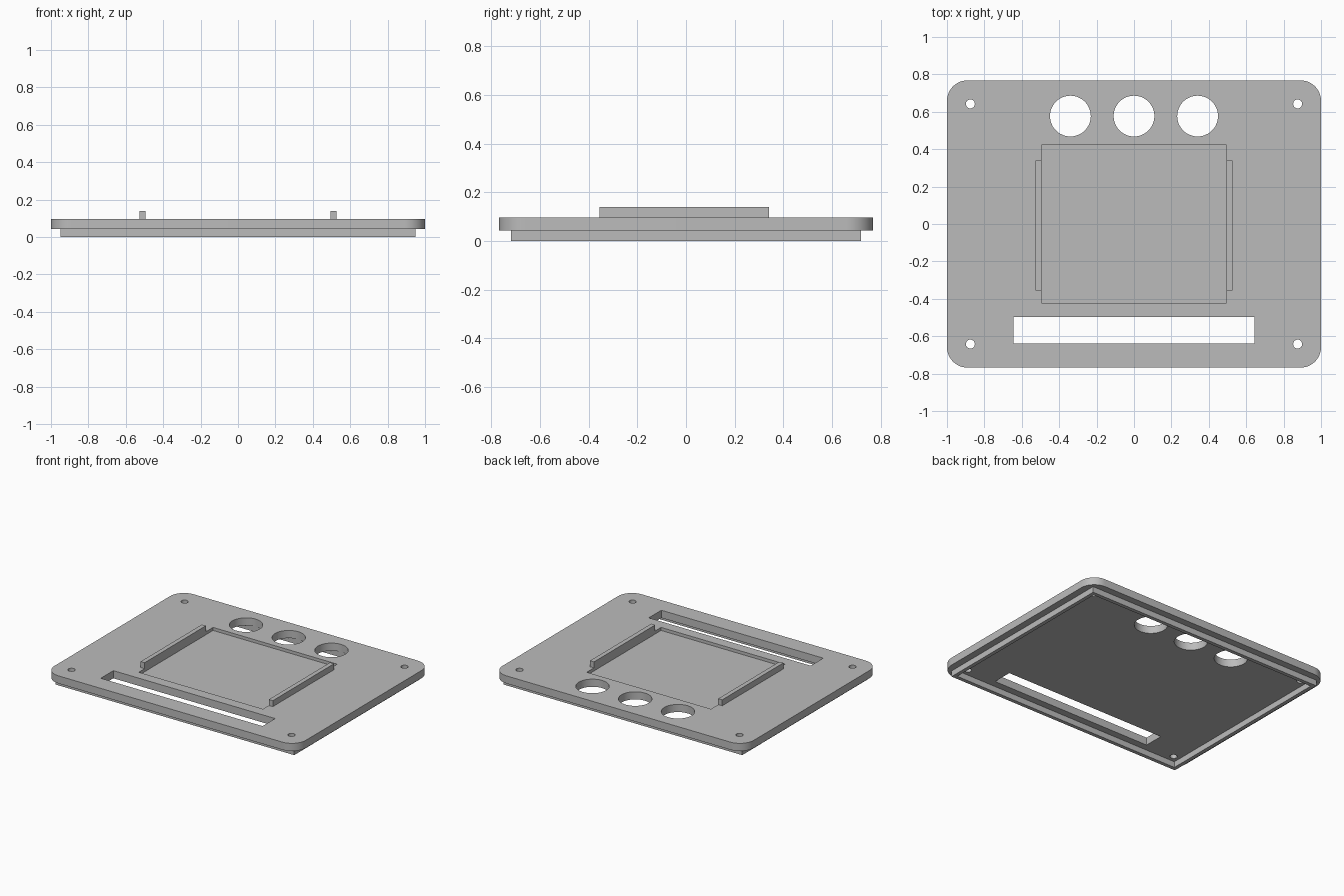
import bpy, bmesh, math

if "Cube" in bpy.data.objects:
    bpy.data.objects.remove(bpy.data.objects["Cube"], do_unlink=True)

grey = bpy.data.materials.new("plain grey")
grey.use_nodes = True
COLOUR = (0.5, 0.5, 0.5, 1)
grey.diffuse_color = COLOUR
grey.node_tree.nodes["Principled BSDF"].inputs["Base Color"].default_value = COLOUR

TOP, UNDER = 0.097, 0.042      # plate top and underside


def prism(name, outline, z0, z1):
    """Extrude a counter-clockwise outline from z0 to z1."""
    bm = bmesh.new()
    face = bm.faces.new([bm.verts.new((x, y, z0)) for x, y in outline])
    new = bmesh.ops.extrude_face_region(bm, geom=[face])["geom"]
    bmesh.ops.translate(bm, vec=(0, 0, z1 - z0),
                        verts=[v for v in new if isinstance(v, bmesh.types.BMVert)])
    bmesh.ops.recalc_face_normals(bm, faces=bm.faces)
    mesh = bpy.data.meshes.new(name)
    bm.to_mesh(mesh)
    bm.free()
    mesh.materials.append(grey)
    obj = bpy.data.objects.new(name, mesh)
    bpy.context.collection.objects.link(obj)
    return obj


def rect(x0, x1, y0, y1):
    return [(x0, y0), (x1, y0), (x1, y1), (x0, y1)]


def circle(cx, cy, r, n):
    return [(cx + r * math.cos(math.tau * i / n), cy + r * math.sin(math.tau * i / n))
            for i in range(n)]


def rounded_rect(hx, hy, r, steps=12):
    points = []
    for corner, (sx, sy) in enumerate([(1, 1), (-1, 1), (-1, -1), (1, -1)]):
        for i in range(steps + 1):
            a = (corner + i / steps) * math.pi / 2
            points.append((sx * (hx - r) + r * math.cos(a), sy * (hy - r) + r * math.sin(a)))
    return points


def cut(obj, outline, z0, z1):
    """Cut a prism out of obj and discard the cutter."""
    cutter = prism("cutter", outline, z0, z1)
    cutter.hide_render = True
    mod = obj.modifiers.new("cut", "BOOLEAN")
    mod.operation, mod.solver, mod.object = "DIFFERENCE", "EXACT", cutter
    bpy.context.view_layer.objects.active = obj
    bpy.ops.object.modifier_apply(modifier=mod.name)
    bpy.data.objects.remove(cutter, do_unlink=True)


# Rounded panel with its openings
panel = prism("panel", rounded_rect(1, 0.768, 0.11), UNDER, TOP)
for x in (-0.34, 0, 0.34):
    cut(panel, circle(x, 0.577, 0.109, 48), -1, 1)
for x in (-0.875, 0.875):
    for y in (-0.642, 0.642):
        cut(panel, circle(x, y, 0.024, 24), -1, 1)
cut(panel, rect(-0.644, 0.644, -0.64, -0.497), -1, 1)

# Shallow recess for the screen
cut(panel, rect(-0.494, 0.494, -0.422, 0.422), TOP - 0.022, 1)

# Locating lip around the underside
lip = prism("underside_lip", rect(-0.95, 0.95, -0.718, 0.718), 0, UNDER)
cut(lip, rect(-0.923, 0.923, -0.691, 0.691), -1, 1)

# Rails either side of the recess
for name, x0 in (("left_rail", 0.494), ("right_rail", -0.526)):
    prism(name, rect(x0, x0 + 0.032, -0.356, 0.34), TOP, 0.14)

# Smooth the rounded walls, keep hard edges
bpy.ops.object.select_all(action="DESELECT")
panel.select_set(True)
bpy.context.view_layer.objects.active = panel
bpy.ops.object.shade_smooth_by_angle(angle=math.radians(30))
